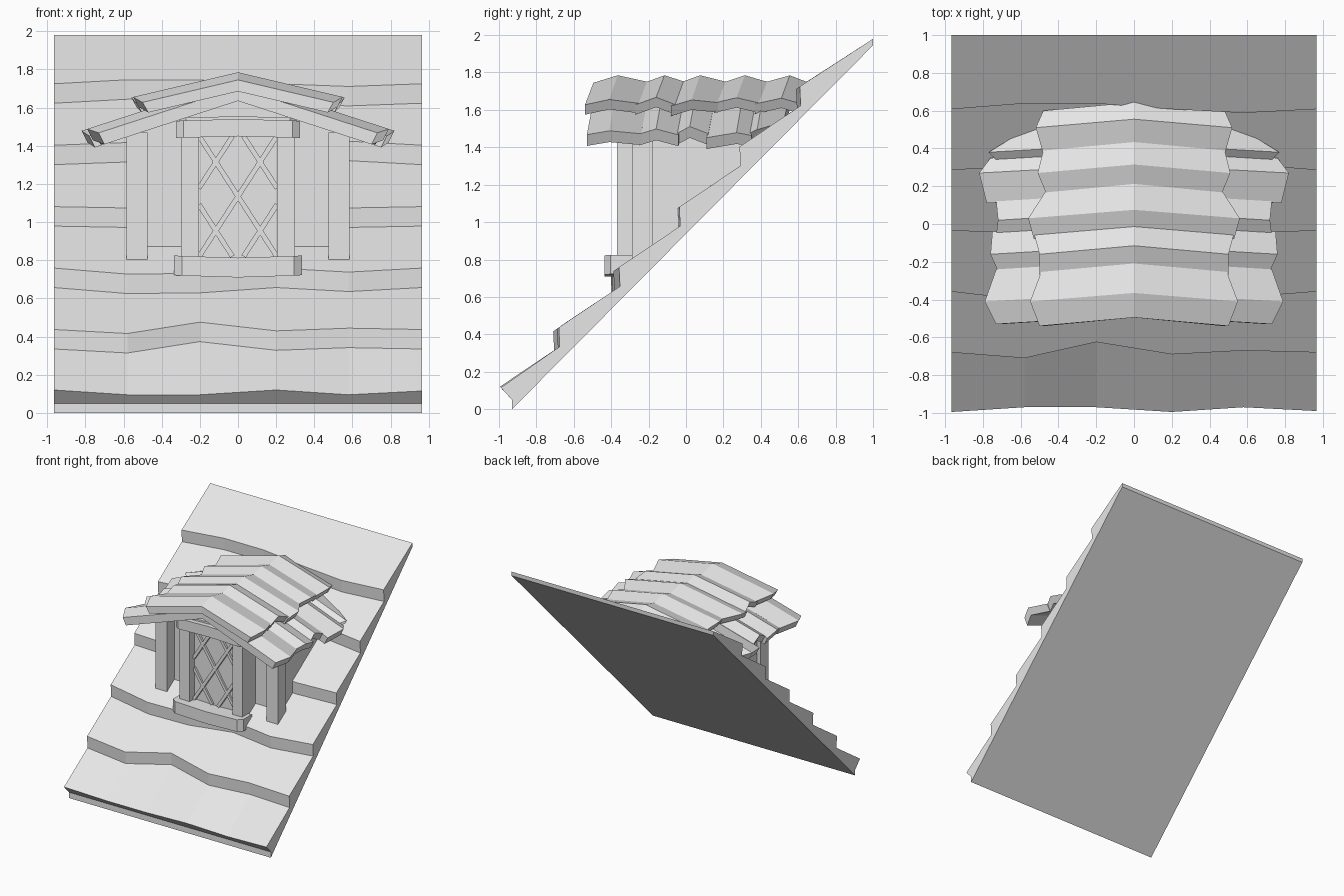
import bpy
import bmesh
import math

cube = bpy.data.objects.get("Cube")
if cube:
    bpy.data.objects.remove(cube, do_unlink=True)

stone = bpy.data.materials.new("plain light grey")
stone.use_nodes = True
GREY = (0.8, 0.8, 0.8, 1)
stone.diffuse_color = GREY
for node in stone.node_tree.nodes:
    if node.type == "BSDF_PRINCIPLED":
        node.inputs["Base Color"].default_value = GREY


def finish(name, bm):
    bmesh.ops.recalc_face_normals(bm, faces=bm.faces)
    mesh = bpy.data.meshes.new(name)
    bm.to_mesh(mesh)
    bm.free()
    mesh.materials.append(stone)
    obj = bpy.data.objects.new(name, mesh)
    bpy.context.collection.objects.link(obj)
    return obj


def loft(name, sections):
    """Join closed rings of points into a capped solid."""
    bm = bmesh.new()
    rings = [[bm.verts.new(point) for point in ring] for ring in sections]
    count = len(rings[0])
    for a, b in zip(rings, rings[1:]):
        for i in range(count):
            j = (i + 1) % count
            bm.faces.new((a[i], a[j], b[j], b[i]))
    bm.faces.new(rings[0])
    bm.faces.new(rings[-1])
    return finish(name, bm)


def box(name, x, y, z):
    return loft(name, [[(px, y[0], z[0]), (px, y[1], z[0]),
                        (px, y[1], z[1]), (px, y[0], z[1])] for px in x])


# Terraced hillside: one stepped profile per station, wobbling across the width
STATIONS = (-0.965, -0.58, -0.2, 0.2, 0.58, 0.965)
LIP = (-0.01, 0.015, 0.015, -0.01, 0.015, -0.005)
WOBBLE = (
    (0, -0.03, 0.055, -0.01, 0.01, 0),
    (0, -0.045, -0.04, 0.0, -0.03, 0),
    (0, -0.01, 0, 0, -0.01, 0),
    (0, 0.02, 0, 0, 0.03, 0),
    (0, 0.03, 0.03, 0, -0.02, 0),
)
hill = []
for i, x in enumerate(STATIONS):
    ring = [(x, -0.93, 0), (x, -0.93, 0.05), (x, -0.985 + LIP[i], 0.11 - LIP[i])]
    for k, row in enumerate(WOBBLE):
        y = -0.675 + 0.322 * k + row[i]
        z = 0.335 + 0.322 * k + 0.7 * row[i]
        ring += [(x, y, z), (x, y - 0.005, z + 0.102)]
    ring += [(x, 1, 1.98), (x, 1, 1.945)]
    hill.append(ring)
loft("terraced_hillside", hill)

# House body with a gable, its floor following the slope
loft("house_body", [
    [(x, -0.19, 0.8), (x, 0.45, 1.44), (x, 0.45, top), (x, -0.19, top)]
    for x, top in ((-0.55, 1.46), (0, 1.66), (0.55, 1.46))])

# Corner posts and door jambs
for side, s in (("left", 1), ("right", -1)):
    box(side + "_corner_post", (s * 0.475, s * 0.585), (-0.29, -0.18), (0.765, 1.47))
    box(side + "_door_jamb", (s * 0.205, s * 0.3), (-0.37, -0.18), (0.78, 1.46))

# Recessed door with a diagonal lattice
box("door_panel", (-0.21, 0.21), (-0.3, -0.18), (0.79, 1.46))
DOOR_LOW, DOOR_HIGH, HALF, STEEP = 0.82, 1.45, 0.205, 1.55
angle = math.atan(STEEP)
for s in (1, -1):
    for k, shift in enumerate((-0.36, 0, 0.36)):
        # Clip the slat's centre line to the opening
        middle = (DOOR_LOW + DOOR_HIGH) / 2 + shift
        u0 = max(-HALF, (DOOR_LOW - middle) / STEEP)
        u1 = min(HALF, (DOOR_HIGH - middle) / STEEP)
        half_length = (u1 - u0) / 2 / math.cos(angle)
        depth = (-0.322, -0.3) if s > 0 else (-0.317, -0.3)
        slat = box("lattice_slat", (-half_length, half_length), depth, (-0.013, 0.013))
        centre = (u0 + u1) / 2
        slat.location = (s * centre, 0, middle + STEEP * centre)
        slat.rotation_euler.y = -s * angle


# Slightly bowed lintel, cap and sill
def bowed_beam(name, half, front, back, low, high, bow):
    sections = []
    for t in (-1, -0.88, 0, 0.88, 1):
        rise = bow * (1 - t * t)
        y = front + (0.03 if abs(t) == 1 else 0)
        sections.append([(half * t, y, low + rise), (half * t, back, low + rise),
                         (half * t, back, high + rise), (half * t, y, high + rise)])
    loft(name, sections)


bowed_beam("door_lintel", 0.325, -0.41, -0.18, 1.44, 1.53, 0.01)
bowed_beam("lintel_cap", 0.31, -0.37, -0.18, 1.52, 1.545, 0.01)
bowed_beam("door_sill", 0.335, -0.435, -0.29, 0.722, 0.825, -0.012)


# Roof planks folded over the ridge, each with a raised crease
def roof_plank(name, ys, widths, apex, slope, thick):
    sections = []
    for s in (-1, 0, 1):
        skew = 0 if s else 0.045
        top, under = [], []
        for y, width, dip in zip(ys, widths, (0.04, 0, 0.035)):
            z = apex - dip
            top.append((s * width, y + skew, z - slope * width * abs(s)))
            inner = width - 0.03
            under.append((s * inner, y + skew, z - thick - slope * inner * abs(s)))
        sections.append(top + under[::-1])
    loft(name, sections)


UPPER = (
    ((-0.54, -0.41, -0.25), (0.5, 0.55, 0.49)),
    ((-0.27, -0.16, -0.05), (0.5, 0.5, 0.53)),
    ((-0.08, 0.03, 0.17), (0.53, 0.56, 0.47)),
    ((0.15, 0.27, 0.39), (0.46, 0.51, 0.48)),
    ((0.37, 0.51, 0.6), (0.48, 0.52, 0.48)),
)
LOWER = (
    ((-0.53, -0.41, -0.24), (0.73, 0.79, 0.73)),
    ((-0.25, -0.16, -0.04), (0.72, 0.76, 0.75)),
    ((-0.06, 0.02, 0.12), (0.73, 0.72, 0.73)),
    ((0.11, 0.27, 0.35), (0.78, 0.82, 0.76)),
    ((0.33, 0.38, 0.52), (0.72, 0.77, 0.54)),
)
for ys, widths in UPPER:
    roof_plank("upper_roof_plank", ys, widths, 1.785, 0.235, 0.06)
for ys, widths in LOWER:
    roof_plank("lower_roof_plank", ys, widths, 1.745, 0.325, 0.07)
